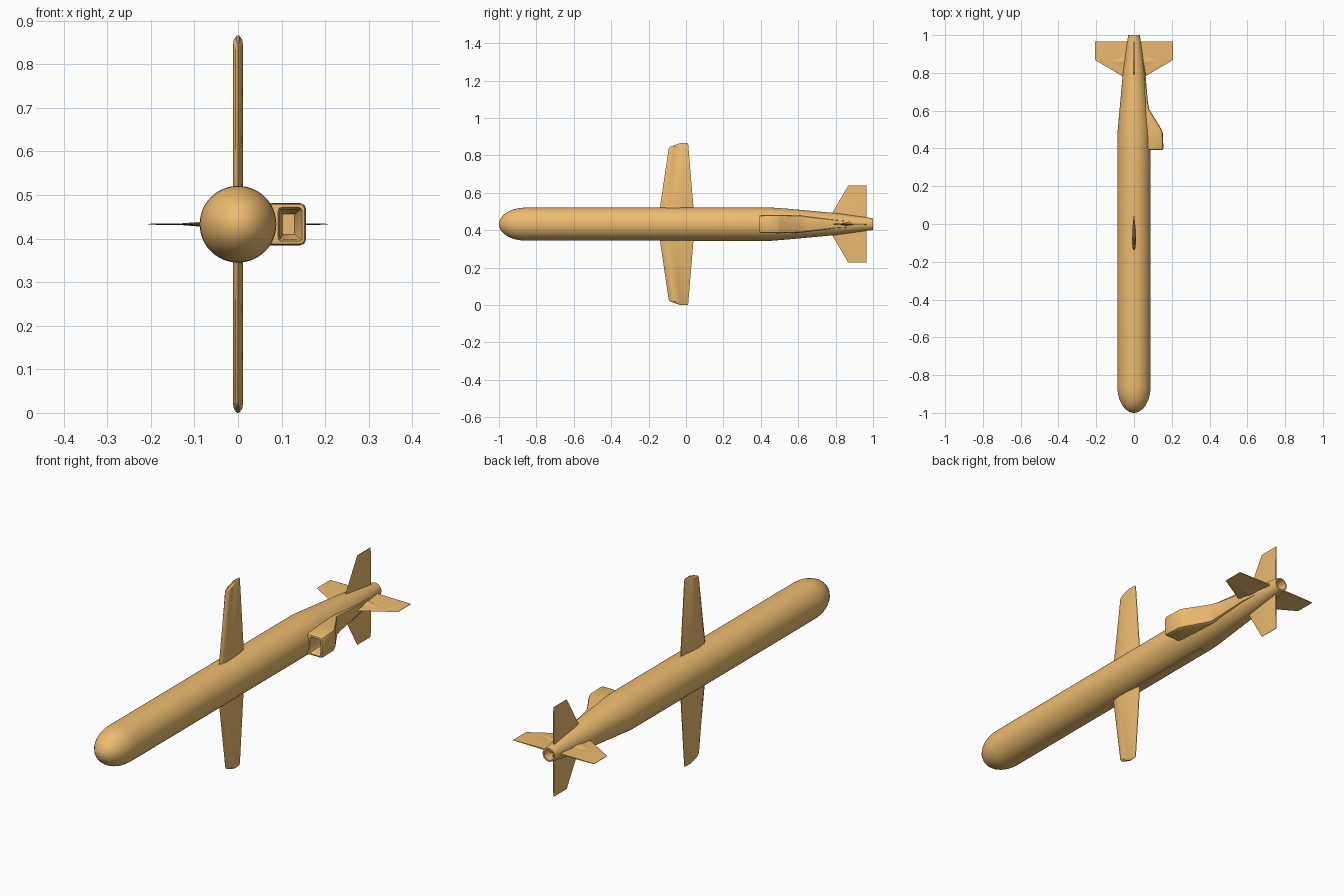
import bpy, bmesh, math
from mathutils import Vector, Matrix

if "Cube" in bpy.data.objects:
    bpy.data.objects.remove(bpy.data.objects["Cube"])

CZ = 0.433  # height of the body axis


def loft(name, rings, angle=35, rot=0.0):
    """Skin closed rings of points (relative to the body axis) and cap both ends."""
    bm = bmesh.new()
    m = Matrix.Translation((0, 0, CZ)) @ Matrix.Rotation(rot, 4, 'Y')
    vr = [[bm.verts.new(m @ Vector(p)) for p in ring] for ring in rings]
    n = len(vr[0])
    for a, b in zip(vr, vr[1:]):
        for i in range(n):
            j = (i + 1) % n
            bm.faces.new((a[i], a[j], b[j], b[i]))
    bm.faces.new(vr[0])
    bm.faces.new(vr[-1])
    bmesh.ops.recalc_face_normals(bm, faces=bm.faces)
    me = bpy.data.meshes.new(name)
    bm.to_mesh(me)
    bm.free()
    ob = bpy.data.objects.new(name, me)
    bpy.context.collection.objects.link(ob)
    bpy.ops.object.select_all(action='DESELECT')
    ob.select_set(True)
    bpy.context.view_layer.objects.active = ob
    bpy.ops.object.shade_smooth_by_angle(angle=math.radians(angle))
    mat = ob_mat
    me.materials.append(mat)
    return ob


ob_mat = bpy.data.materials.new("orange_paint")
ob_mat.diffuse_color = (0.85, 0.5, 0.16, 1)
ob_mat.use_nodes = True
ob_mat.node_tree.nodes["Principled BSDF"].inputs["Base Color"].default_value = ob_mat.diffuse_color


def circle(y, r, n=48):
    return [(r * math.cos(2 * math.pi * i / n), y, r * math.sin(2 * math.pi * i / n))
            for i in range(n)]


# Body: rounded nose, straight tube, tapered tail with hollow nozzle
R = 0.088
profile = [(-0.86 - 0.14 * math.cos(t), R * math.sin(t))
           for t in [math.radians(a) for a in (2, 8, 16, 25, 35, 46, 58, 70, 80, 90)]]
profile += [(-0.4, R), (0.1, R), (0.46, R), (0.5, 0.086), (0.8, 0.059),
            (1.0, 0.031), (1.0, 0.024), (0.92, 0.021)]
loft("body", [circle(y, r) for y, r in profile])


# Wings: tapered lens sections with a raked, pinched tip
def lens(y0, y1, t, h0, h1):
    shape = [(0, 0), (0.08, 0.6), (0.3, 1), (0.6, 0.85), (1, 0.12)]
    pts = [(f, s) for f, s in shape] + [(f, -s) for f, s in reversed(shape[1:])]
    return [(t * s, y0 + (y1 - y0) * f, h0 + (h1 - h0) * min(1, f * 1.8)) for f, s in pts]


for name, sign in (("upper_wing", 1), ("lower_wing", -1)):
    rings = [lens(-0.145, 0.043, 0.012, 0.05, 0.05),
             lens(-0.093, 0.012, 0.011, 0.402, 0.424),
             lens(-0.086, 0.009, 0.003, 0.413, 0.433)]
    loft(name, [[(x, y, sign * z) for x, y, z in r] for r in rings])


# Tail fins: four thin swept plates around the axis
def plate(y0, y1, t, h):
    return [(0, y0, h), (t, y0 + 0.02, h), (t, y1, h), (-t, y1, h), (-t, y0 + 0.02, h)]


for i, side in enumerate(("upper", "right", "lower", "left")):
    a = i * math.pi / 2
    loft(side + "_fin", [plate(0.745, 0.965, 0.004, 0.015),
                         plate(0.782, 0.965, 0.003, 0.06),
                         plate(0.868, 0.965, 0.001, 0.206)], 20, a)
    # Wedge reinforcement at the roots of the horizontal fins
    if i % 2:
        loft(side + "_fin_root",
             [[(0, 0.79, 0.03), (0.01, 0.86, 0.03), (0, 0.925, 0.03), (-0.01, 0.86, 0.03)],
              [(0, 0.855, 0.13), (0.002, 0.86, 0.13), (0, 0.865, 0.13), (-0.002, 0.86, 0.13)]],
             15, a)


# Air intake: rounded box duct with a recessed mouth, fading into the tail
def box(y, x0, x1, h, c):
    k = c * 0.3
    q = [(x1 - c, h), (x1 - k, h - k), (x1, h - c)]
    q += [(x, -z) for x, z in reversed(q)]
    p = [(x0 + x1 - x, z) for x, z in reversed(q)]
    return [(x, y, z) for x, z in q + p]


loft("air_intake", [
    box(0.50, 0.102, 0.130, 0.024, 0.004),
    box(0.405, 0.096, 0.143, 0.034, 0.006),
    box(0.392, 0.092, 0.147, 0.039, 0.008),
    box(0.394, 0.070, 0.153, 0.045, 0.010),
    box(0.402, 0.068, 0.156, 0.048, 0.012),
    box(0.485, 0.060, 0.152, 0.049, 0.012),
    box(0.505, 0.055, 0.143, 0.049, 0.012),
    box(0.61, 0.030, 0.079, 0.046, 0.010),
    box(0.65, 0.025, 0.073, 0.040, 0.010),
    box(0.80, 0.015, 0.0605, 0.022, 0.006),
    box(0.96, 0.010, 0.034, 0.010, 0.003)])

# Shallow seam strip along the belly behind the lower wing
loft("belly_seam", [[(-0.010, y, -0.08), (0.010, y, -0.08), (0.010, y, -0.0895),
                     (-0.010, y, -0.0895)] for y in (0.03, 0.46)])
